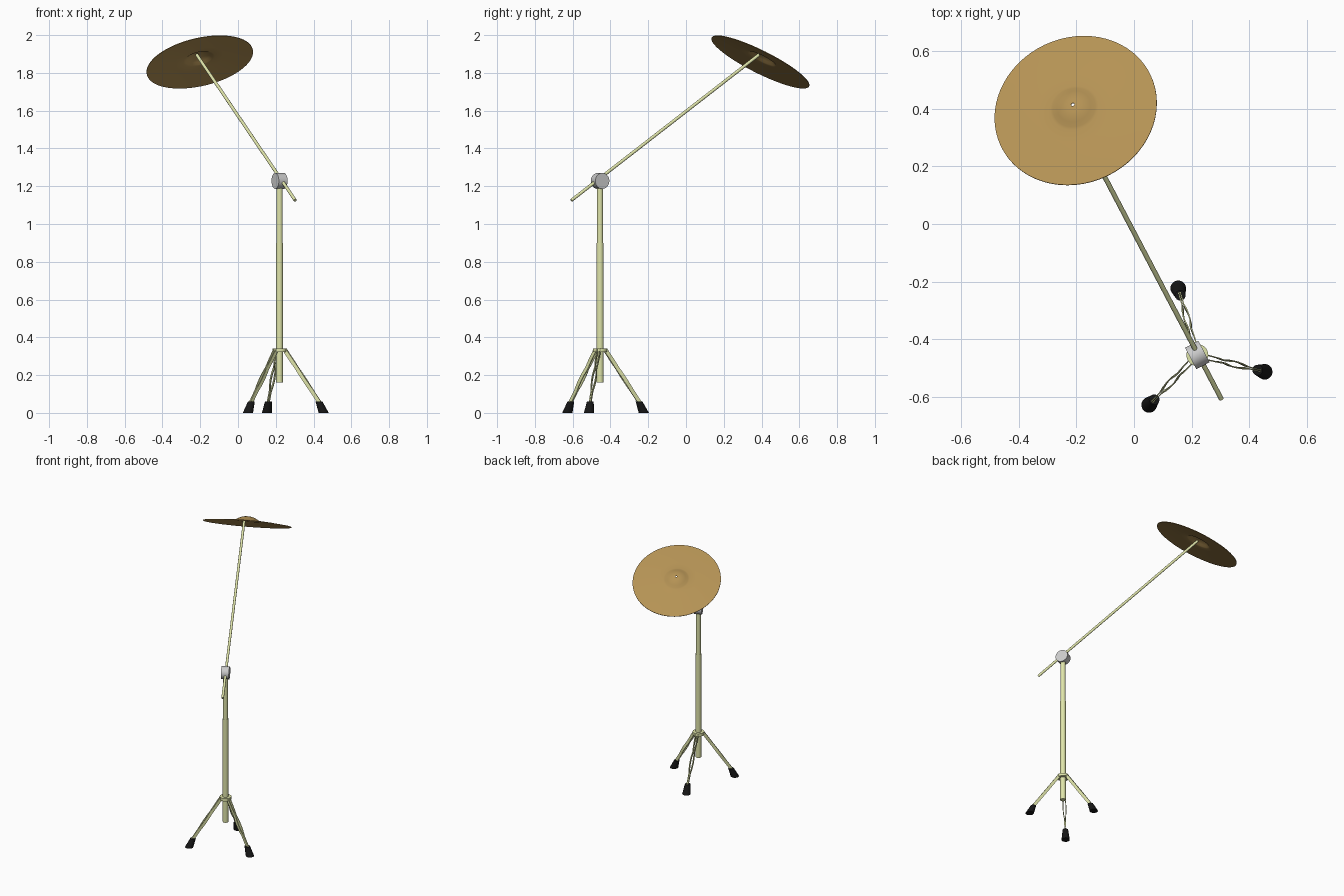
import bpy, bmesh, math
from mathutils import Vector, Matrix

if "Cube" in bpy.data.objects:
    bpy.data.objects.remove(bpy.data.objects["Cube"])

PX, PY = 0.22, -0.455          # post position


def material(name, rgb):
    m = bpy.data.materials.new(name)
    m.diffuse_color = (*rgb, 1)
    m.use_nodes = True
    m.node_tree.nodes["Principled BSDF"].inputs["Base Color"].default_value = m.diffuse_color
    return m


BRASS = material("bronze", (0.46, 0.29, 0.09))
METAL = material("pale_metal", (0.74, 0.78, 0.40))
RUBBER = material("rubber", (0.008, 0.008, 0.008))


def finish(name, bm, mat=None, smooth=True):
    bmesh.ops.recalc_face_normals(bm, faces=bm.faces)
    me = bpy.data.meshes.new(name)
    bm.to_mesh(me)
    bm.free()
    ob = bpy.data.objects.new(name, me)
    bpy.context.collection.objects.link(ob)
    if mat:
        me.materials.append(mat)
    if smooth:
        bpy.ops.object.select_all(action='DESELECT')
        ob.select_set(True)
        bpy.context.view_layer.objects.active = ob
        bpy.ops.object.shade_smooth_by_angle(angle=math.radians(35))
    return ob


def rod(name, a, b, r, mat=None, seg=24):
    a, b = Vector(a), Vector(b)
    d = b - a
    bm = bmesh.new()
    M = Matrix.Translation((a + b) / 2) @ d.to_track_quat('Z', 'Y').to_matrix().to_4x4()
    bmesh.ops.create_cone(bm, cap_ends=True, segments=seg, radius1=r, radius2=r,
                          depth=d.length, matrix=M)
    return finish(name, bm, mat)


def lathe(name, profile, M, mat, seg=64):
    """Closed profile of (radius, height) turned round the local z axis."""
    bm = bmesh.new()
    rings = []
    for i in range(seg):
        t = 2 * math.pi * i / seg
        rings.append([bm.verts.new(M @ Vector((r * math.cos(t), r * math.sin(t), z)))
                      for r, z in profile])
    n = len(profile)
    for i in range(seg):
        p, q = rings[i], rings[(i + 1) % seg]
        for j in range(n):
            k = (j + 1) % n
            bm.faces.new((p[j], q[j], q[k], p[k]))
    return finish(name, bm, mat)


# Upright post, inner tube and leg collar
rod("lower_post", (PX, PY, 0.16), (PX, PY, 0.9), 0.0185, METAL)
rod("upper_post", (PX, PY, 0.9), (PX, PY, 1.21), 0.0165, METAL)
rod("leg_collar", (PX, PY, 0.322), (PX, PY, 0.342), 0.038, METAL, 32)

# Tilting joint, axis across the boom
tip = Vector((-0.218, 0.385, 1.895))
tail = Vector((0.303, -0.607, 1.125))
flat = Vector((tip.x - tail.x, tip.y - tail.y, 0)).normalized()
across = Vector((flat.y, -flat.x, 0))
hub = Vector((PX, PY, 1.228))
rod("tilt_joint", hub - across * 0.026, hub + across * 0.026, 0.042, None, 32)

# Boom arm
rod("boom_arm", tail, tip, 0.0085, METAL)

# Cymbal: thin bowed disc with a raised bell and centre hole
top = [(0.006, 0.046), (0.02, 0.045), (0.04, 0.040), (0.06, 0.031), (0.075, 0.022),
       (0.085, 0.0185), (0.13, 0.015), (0.19, 0.010), (0.245, 0.004), (0.288, -0.001)]
profile = top + [(r, z - 0.003) for r, z in reversed(top)]
normal = Vector((-0.207, 0.438, 0.875))
M = Matrix.Translation((-0.203, 0.395, 1.86)) @ normal.to_track_quat('Z', 'Y').to_matrix().to_4x4()
lathe("cymbal", profile, M, BRASS)

# Three legs: paired bowed straps with rubber feet
for i in range(3):
    t = math.radians(-14 + 120 * i)
    out = Vector((math.cos(t), math.sin(t), 0))
    side = Vector((-out.y, out.x, 0))
    base = Vector((PX, PY, 0))
    a = base + out * 0.028 + Vector((0, 0, 0.335))
    b = base + out * 0.225 + Vector((0, 0, 0.045))
    up = (b - a).normalized().cross(side)
    bm = bmesh.new()
    for s in (1, -1):
        rings = []
        for f, off in ((0, 0.008), (0.22, 0.007), (0.34, 0.004), (0.45, 0.009),
                       (0.55, 0.010), (0.65, 0.008), (0.75, 0.003), (1, 0.003)):
            c = a.lerp(b, f) + side * off * s
            rings.append([bm.verts.new(c + side * 0.0022 * u + up * 0.010 * v)
                          for u, v in ((1, 1), (-1, 1), (-1, -1), (1, -1))])
        for p, q in zip(rings, rings[1:]):
            for j in range(4):
                k = (j + 1) % 4
                bm.faces.new((p[j], p[k], q[k], q[j]))
        bm.faces.new(rings[0])
        bm.faces.new(rings[-1])
    finish(f"leg_{i + 1}", bm, METAL)

    # Foot: tapered plug sheared along the leg
    bm = bmesh.new()
    bmesh.ops.create_cone(bm, cap_ends=True, segments=24, radius1=0.027, radius2=0.018,
                          depth=0.06, matrix=Matrix.Translation((0, 0, 0.03)))
    for v in bm.verts:
        v.co += base + out * (0.241 - 0.026 * v.co.z / 0.06)
    finish(f"foot_{i + 1}", bm, RUBBER)
